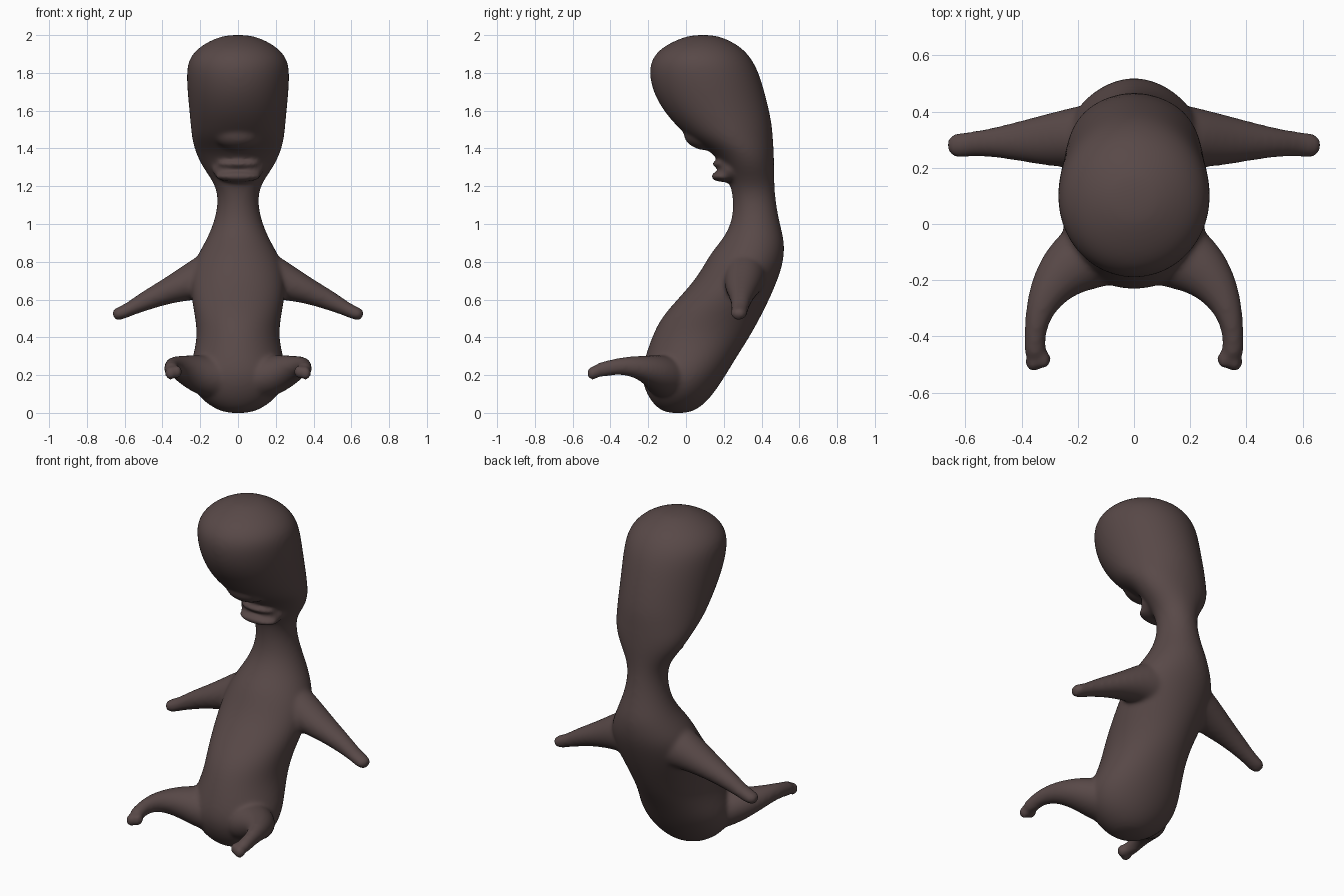
import bpy, bmesh, math
from mathutils import Vector, Matrix

cube = bpy.data.objects.get("Cube")
if cube:
    bpy.data.objects.remove(cube, do_unlink=True)

SIDES = 20
# Subdividing a polygon pulls it inwards, so rings are drawn slightly larger
SWELL = 3 / (2 + math.cos(math.tau / SIDES))
bm = bmesh.new()


def loft(rings):
    """Skin a list of point rings and close both ends."""
    loops = [[bm.verts.new(p) for p in ring] for ring in rings]
    for a, b in zip(loops, loops[1:]):
        for i in range(SIDES):
            j = (i + 1) % SIDES
            bm.faces.new((a[i], a[j], b[j], b[i]))
    bm.faces.new(loops[0][::-1])
    bm.faces.new(loops[-1])


def oval(center, u, v):
    steps = [math.tau * i / SIDES for i in range(SIDES)]
    return [center + SWELL * (u * math.cos(t) + v * math.sin(t)) for t in steps]


def trunk(sections):
    """Level sections: height, half width, front y, back y."""
    loft([oval(Vector((0, (f + b) / 2, z)), Vector((w, 0, 0)), Vector((0, (b - f) / 2, 0)))
          for z, w, f, b in sections])


def limb(path, side):
    """Tapered tube through (point, sideways radius, vertical radius)."""
    pts = [Vector((p[0] * side, p[1], p[2])) for p, _, _ in path]
    rings = []
    for i, (_, flat, tall) in enumerate(path):
        d = (pts[min(i + 1, len(pts) - 1)] - pts[max(i - 1, 0)]).normalized()
        u = Vector((0, 0, 1)).cross(d).normalized()
        rings.append(oval(pts[i], u * flat, d.cross(u) * tall))
    loft(rings)


def blob(center, size, tilt=0):
    m = (Matrix.Translation(center) @ Matrix.Rotation(tilt, 4, 'X')
         @ Matrix.Diagonal((*size, 1)))
    bmesh.ops.create_uvsphere(bm, u_segments=20, v_segments=12, radius=1, matrix=m)


# Torso, neck and head in one curved trunk
trunk([
    (-.003, .06, -.1, .01), (.03, .14, -.16, .08), (.1, .225, -.21, .145),
    (.2, .262, -.24, .21), (.3, .238, -.215, .27), (.4, .215, -.18, .335),
    (.5, .225, -.135, .39), (.6, .245, -.045, .44), (.7, .253, .045, .483),
    (.78, .24, .095, .51), (.85, .205, .135, .52), (.92, .165, .195, .518),
    (1, .13, .24, .497), (1.1, .105, .253, .477), (1.2, .112, .24, .467),
    (1.3, .188, .2, .467), (1.38, .225, .14, .464), (1.45, .243, .025, .46),
    (1.52, .25, -.05, .455), (1.6, .257, -.12, .44), (1.7, .267, -.175, .415),
    (1.8, .272, -.195, .385), (1.87, .262, -.183, .35), (1.93, .215, -.135, .3),
    (1.975, .14, -.05, .225), (2.002, .06, .03, .15)])

# Snout overhanging the mouth
blob((0, .1, 1.465), (.13, .115, .075), math.radians(-8))

# Muzzle and lips
blob((0, .235, 1.29), (.14, .07, .075))
blob((0, .195, 1.318), (.115, .058, .022))
blob((0, .2, 1.252), (.125, .07, .03))

for side in (1, -1):
    # Arm with a small mitten hand, flaring into the shoulder
    limb([((.08, .31, .73), .13, .14), ((.17, .31, .72), .115, .125),
          ((.24, .305, .697), .103, .1), ((.32, .298, .665), .09, .08),
          ((.4, .295, .633), .072, .063), ((.5, .29, .588), .052, .05),
          ((.58, .285, .546), .043, .036), ((.625, .28, .526), .046, .036),
          ((.665, .275, .515), .034, .028)], side)
    # Leg bending forward
    limb([((.08, -.07, .18), .14, .12), ((.17, -.115, .195), .125, .11),
          ((.25, -.165, .22), .1, .088), ((.315, -.25, .243), .066, .06),
          ((.347, -.34, .25), .043, .046), ((.355, -.42, .236), .036, .04),
          ((.35, -.485, .22), .043, .04)], side)
    # Two stubby toes
    blob((.322 * side, -.482, .218), (.027, .034, .036))
    blob((.358 * side, -.493, .21), (.03, .034, .036))

bmesh.ops.recalc_face_normals(bm, faces=bm.faces)
mesh = bpy.data.meshes.new("creature_body")
bm.to_mesh(mesh)
bm.free()
body = bpy.data.objects.new("creature_body", mesh)
bpy.context.collection.objects.link(body)

# Skin colour
skin = bpy.data.materials.new("dusky brown skin")
skin.use_nodes = True
colour = (.098, .066, .064, 1)
skin.diffuse_color = colour
skin.node_tree.nodes["Principled BSDF"].inputs["Base Color"].default_value = colour
mesh.materials.append(skin)

# Fuse all parts into a single soft surface
subdivide = body.modifiers.new("subdivide", 'SUBSURF')
subdivide.levels = subdivide.render_levels = 2
fuse = body.modifiers.new("fuse", 'REMESH')
fuse.mode = 'VOXEL'
fuse.voxel_size = .011
fuse.use_smooth_shade = True
soften = body.modifiers.new("soften", 'SMOOTH')
soften.factor = .5
soften.iterations = 12
bpy.context.view_layer.objects.active = body
body.select_set(True)
for name in ("subdivide", "fuse", "soften"):
    bpy.ops.object.modifier_apply(modifier=name)
bpy.ops.object.shade_smooth()
